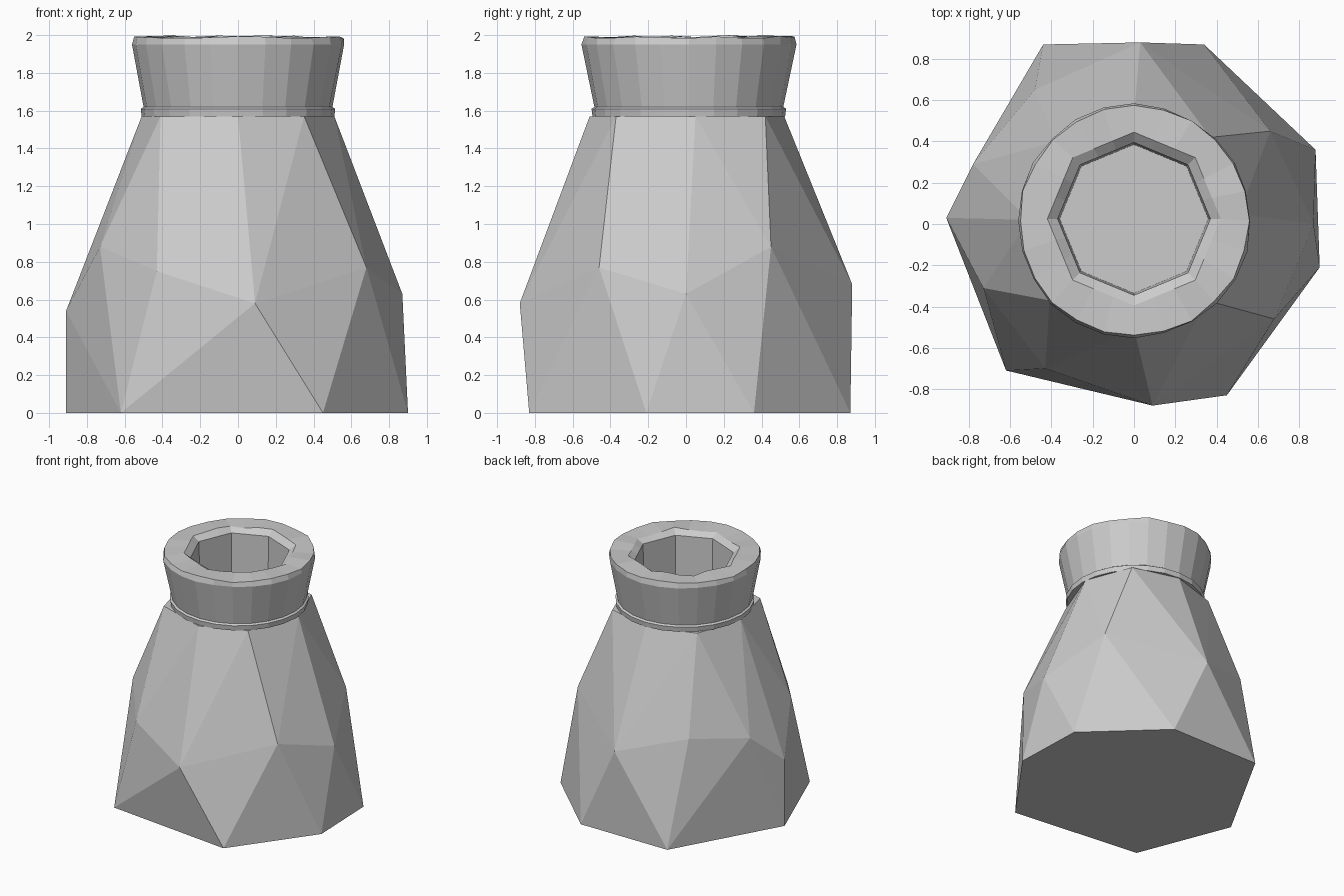
import bpy, bmesh, random
from math import pi, cos, sin

if "Cube" in bpy.data.objects:
    bpy.data.objects.remove(bpy.data.objects["Cube"])

random.seed(4)


def finish(bm, name):
    bmesh.ops.recalc_face_normals(bm, faces=bm.faces)
    mesh = bpy.data.meshes.new(name)
    bm.to_mesh(mesh)
    bm.free()
    obj = bpy.data.objects.new(name, mesh)
    bpy.context.collection.objects.link(obj)
    return obj


# Faceted sack body: seven-sided base, irregular belly, neck opening
base = [(-.62, -.71), (.45, -.83), (.90, -.21), (.88, .36),
        (.34, .87), (-.44, .87), (-.91, .03)]
belly = [(.09, -.88, .58), (.68, -.46, .77), (.87, 0, .63), (.66, .45, .88),
         (.03, .88, .68), (-.48, .65, .83), (-.78, .29, .78),
         (-.91, .03, .54), (-.73, -.31, .88), (-.43, -.70, .75)]
neck = [(0, -.51), (.35, -.37), (.51, .05), (.37, .42),
        (0, .52), (-.38, .40), (-.51, .02), (-.41, -.37)]

bm = bmesh.new()
for x, y in base:
    bm.verts.new((x, y, 0))
for p in belly:
    bm.verts.new(p)
for x, y in neck:
    bm.verts.new((x, y, 1.57))
bmesh.ops.convex_hull(bm, input=bm.verts)
bmesh.ops.dissolve_limit(bm, angle_limit=.01, verts=bm.verts, edges=bm.edges)
finish(bm, "sack_body")

# Flared collar: round outside, octagonal bore inside
N = 24
outer = [(.51, 1.57), (.515, 1.61), (.50, 1.62), (.565, 1.95), (.555, 1.99)]
bore = [(.42, 1.99), (.37, 1.955), (.36, 1.565)]


def ring(bm, r, z, octagon):
    verts = []
    for i in range(N):
        a = 2 * pi * i / N
        k = cos(pi / 8) / cos(a % (pi / 4) - pi / 8) if octagon and i % 3 else 1
        wobble = random.uniform(-.006, .006) if z > 1.9 and not octagon else 0
        h = z + (random.uniform(-.008, .008) if z == 1.99 else 0)
        cy = .025 if octagon else .015
        verts.append(bm.verts.new(((r * k + wobble) * cos(a),
                                   (r * k + wobble) * sin(a) + cy, h)))
    return verts


bm = bmesh.new()
rings = [ring(bm, r, z, False) for r, z in outer]
rings += [ring(bm, r, z, True) for r, z in bore]
for lo, hi in zip(rings, rings[1:] + rings[:1]):
    for i in range(N):
        j = (i + 1) % N
        bm.faces.new((lo[i], lo[j], hi[j], hi[i]))
# Raise the highest rim point to the full height
max(bm.verts, key=lambda v: v.co.z).co.z = 2
finish(bm, "rolled_collar")
